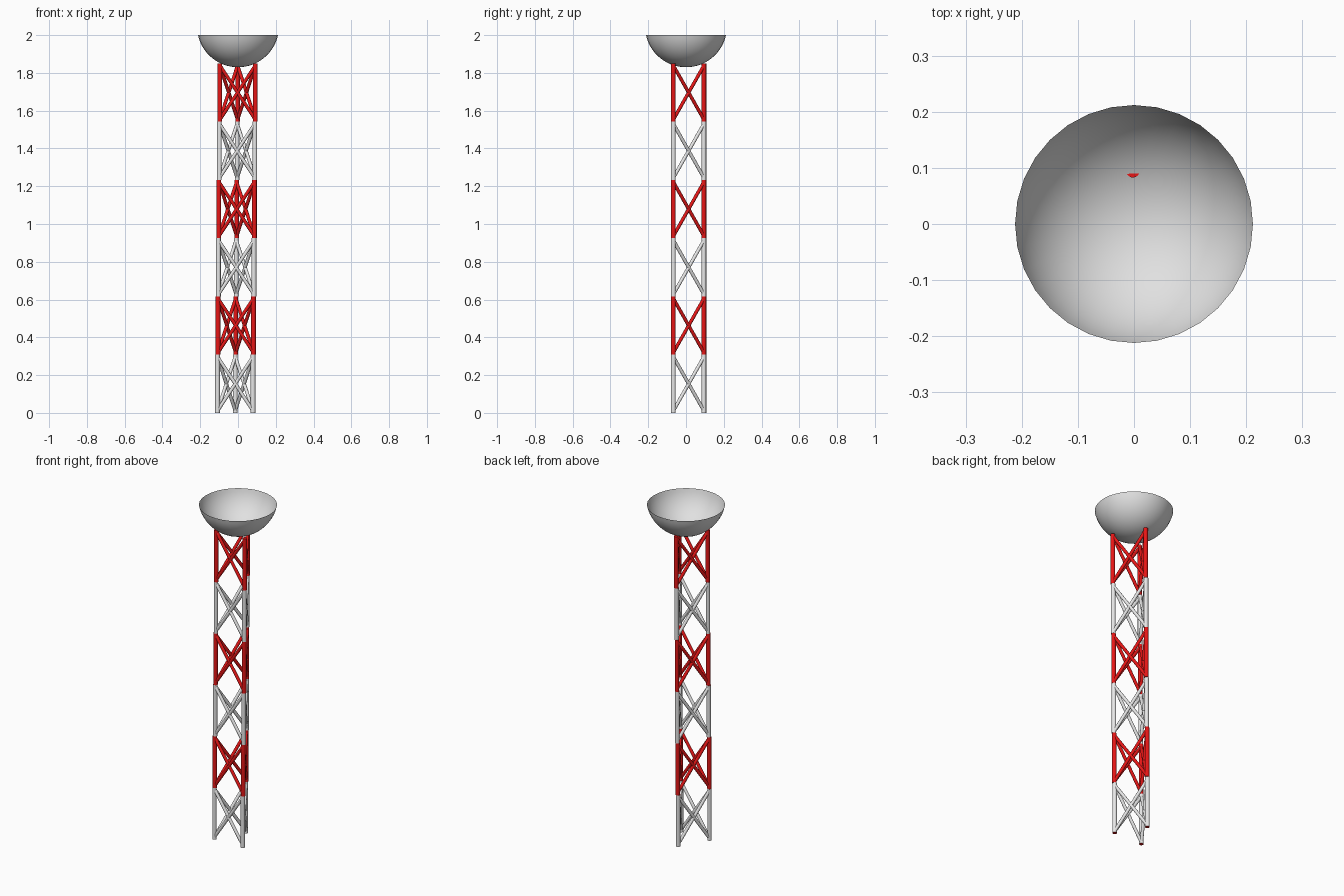
import bpy, bmesh, math
from mathutils import Vector, Matrix

if "Cube" in bpy.data.objects:
    bpy.data.objects.remove(bpy.data.objects["Cube"])

def material(name, col):
    m = bpy.data.materials.new(name)
    m.diffuse_color = (*col, 1)
    m.use_nodes = True
    m.node_tree.nodes["Principled BSDF"].inputs["Base Color"].default_value = m.diffuse_color
    return m

red = material("signal_red", (0.8, 0.008, 0.008))
white = material("pale_grey", (0.8, 0.8, 0.8))
grey = material("dish_grey", (0.75, 0.75, 0.75))

def finish(bm, name, mats):
    me = bpy.data.meshes.new(name)
    bm.to_mesh(me)
    bm.free()
    ob = bpy.data.objects.new(name, me)
    bpy.context.collection.objects.link(ob)
    for m in mats:
        me.materials.append(m)
    return ob

def tube(bm, a, b, r, sides=16):
    a, b = Vector(a), Vector(b)
    d = b - a
    mat = Matrix.Translation((a + b) / 2) @ d.to_track_quat('Z', 'Y').to_matrix().to_4x4()
    bmesh.ops.create_cone(bm, cap_ends=True, segments=sides, radius1=r, radius2=r,
                          depth=d.length, matrix=mat)
    for f in bm.faces:
        f.smooth = len(f.verts) == 4

# lattice tower: six stacked triangular sections, each stepped slightly in x
COUNT, TOP = 6, 1.85
H = TOP / COUNT
for i in range(COUNT):
    cx, z0 = -0.0145 + 0.0025 * i, i * H
    corners = [(cx - 0.094, -0.067), (cx + 0.094, -0.067), (cx, 0.095)]
    colour = red if i % 2 else white

    # three upright legs, end caps red
    bm = bmesh.new()
    for x, y in corners:
        tube(bm, (x, y, z0), (x, y, z0 + H), 0.0123)
    for f in bm.faces:
        f.material_index = 0 if f.smooth else 1
    finish(bm, f"tower_legs_{i + 1}", [colour, red])

    # crossed braces on each of the three sides
    bm = bmesh.new()
    for k in range(3):
        p, q = corners[k], corners[(k + 1) % 3]
        for s, t in ((p, q), (q, p)):
            tube(bm, (*s, z0 + 0.011), (*t, z0 + H - 0.011), 0.0092, 12)
    finish(bm, f"tower_braces_{i + 1}", [colour])

# dish: thin spherical bowl, open at the top
RIM, DEPTH, RINGS = 0.212, 0.17, 14
R = (RIM ** 2 + DEPTH ** 2) / (2 * DEPTH)
zc = 2.0 - DEPTH + R
end = math.acos((R - DEPTH) / R)
bm = bmesh.new()
pts = [bm.verts.new((R * math.sin(end * k / RINGS), 0, zc - R * math.cos(end * k / RINGS)))
       for k in range(RINGS + 1)]
edges = [bm.edges.new((pts[k], pts[k + 1])) for k in range(RINGS)]
bmesh.ops.spin(bm, geom=pts + edges, cent=(0, 0, 0), axis=(0, 0, 1),
               angle=2 * math.pi, steps=32, use_merge=True)
bmesh.ops.remove_doubles(bm, verts=bm.verts, dist=1e-5)
bmesh.ops.recalc_face_normals(bm, faces=bm.faces)
if sum(f.normal.z * f.calc_area() for f in bm.faces) > 0:
    bmesh.ops.reverse_faces(bm, faces=bm.faces)
for f in bm.faces:
    f.smooth = True
finish(bm, "dish", [grey])
